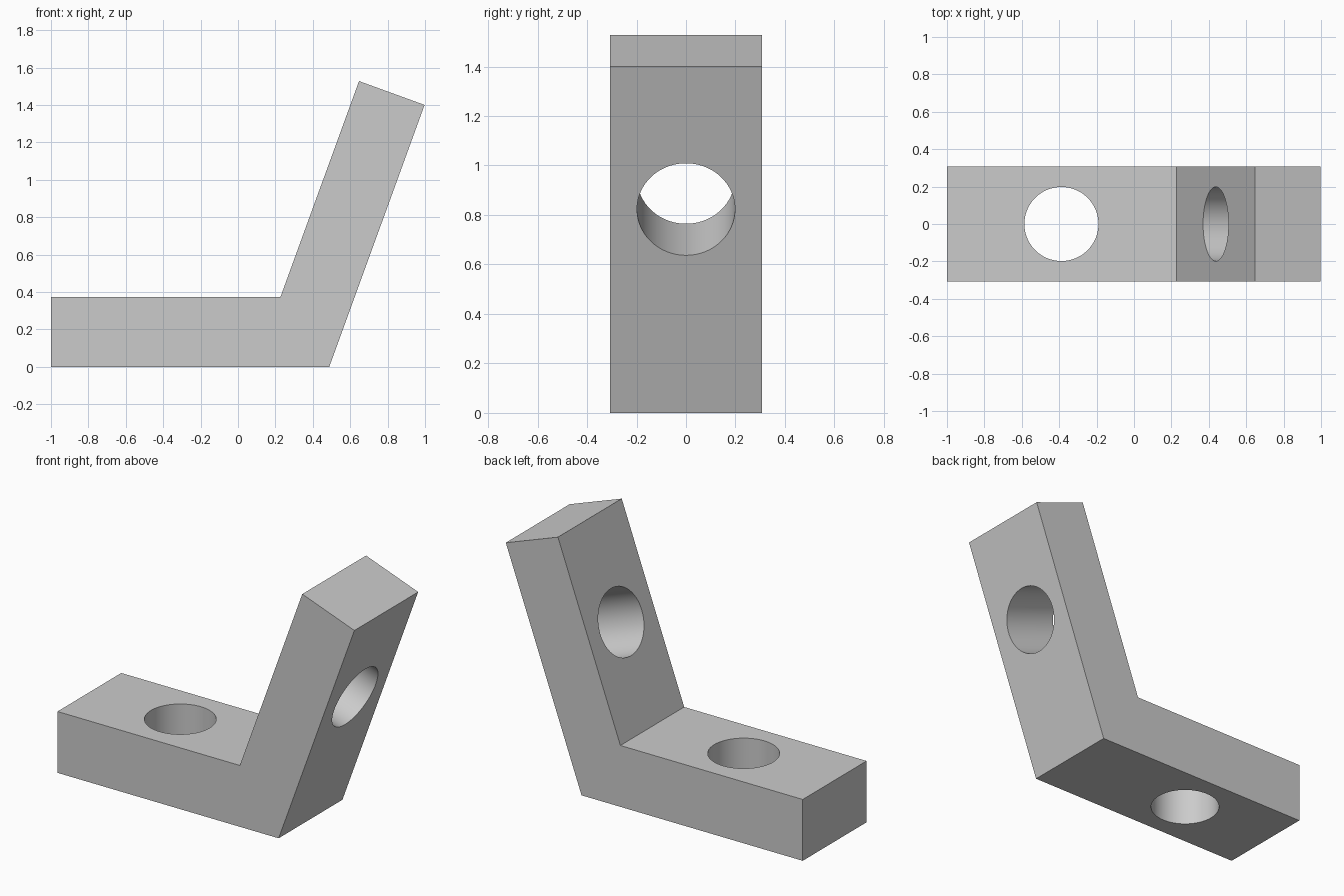
import bpy, bmesh, math
from mathutils import Vector, Matrix

cube = bpy.data.objects.get("Cube")
if cube:
    bpy.data.objects.remove(cube, do_unlink=True)

grey = bpy.data.materials.new("light grey")
grey.use_nodes = True
grey.diffuse_color = (0.6, 0.6, 0.6, 1)
grey.node_tree.nodes["Principled BSDF"].inputs["Base Color"].default_value = (0.6, 0.6, 0.6, 1)

THICK, DEPTH, RADIUS = 0.373, 0.613, 0.198
lean = math.radians(70)
along = Vector((math.cos(lean), 0, math.sin(lean)))     # up the leaning arm
inward = Vector((-math.sin(lean), 0, math.cos(lean)))   # from outer to inner face


def make_object(name, bm):
    bmesh.ops.recalc_face_normals(bm, faces=bm.faces)
    mesh = bpy.data.meshes.new(name)
    bm.to_mesh(mesh)
    bm.free()
    mesh.materials.append(grey)
    obj = bpy.data.objects.new(name, mesh)
    bpy.context.collection.objects.link(obj)
    return obj


# Bent bar: side profile extruded across its width
heel = Vector((0.488, 0, 0))
tip = heel + along * (1.4 / along.z)
inner = heel + Vector((-THICK * math.tan(lean / 2), 0, THICK))
profile = [Vector((-1, 0, 0)), heel, tip, tip + inward * THICK, inner, Vector((-1, 0, THICK))]
bm = bmesh.new()
side = bm.faces.new([bm.verts.new(p - Vector((0, DEPTH / 2, 0))) for p in profile])
swept = bmesh.ops.extrude_face_region(bm, geom=[side])["geom"]
bmesh.ops.translate(bm, vec=(0, DEPTH, 0), verts=[v for v in swept if isinstance(v, bmesh.types.BMVert)])
bracket = make_object("angled_bracket", bm)


# Round holes through the base and the arm
def drill(name, centre, axis):
    bm = bmesh.new()
    turn = axis.to_track_quat('Z', 'Y').to_matrix().to_4x4()
    bmesh.ops.create_cone(bm, cap_ends=True, segments=96, radius1=RADIUS, radius2=RADIUS,
                          depth=THICK * 1.5, matrix=Matrix.Translation(centre) @ turn)
    cutter = make_object(name, bm)
    cut = bracket.modifiers.new(name, 'BOOLEAN')
    cut.operation, cut.solver, cut.object = 'DIFFERENCE', 'EXACT', cutter
    bpy.ops.object.select_all(action='DESELECT')
    bpy.context.view_layer.objects.active = bracket
    bracket.select_set(True)
    bpy.ops.object.modifier_apply(modifier=name)
    bpy.data.objects.remove(cutter, do_unlink=True)


drill("base_hole", Vector((-0.388, 0, THICK / 2)), Vector((0, 0, 1)))
drill("arm_hole", heel + along * (0.823 / along.z) + inward * THICK / 2, inward)

# Smooth hole walls with crisp edges
bpy.ops.object.shade_smooth_by_angle(angle=math.radians(30))
